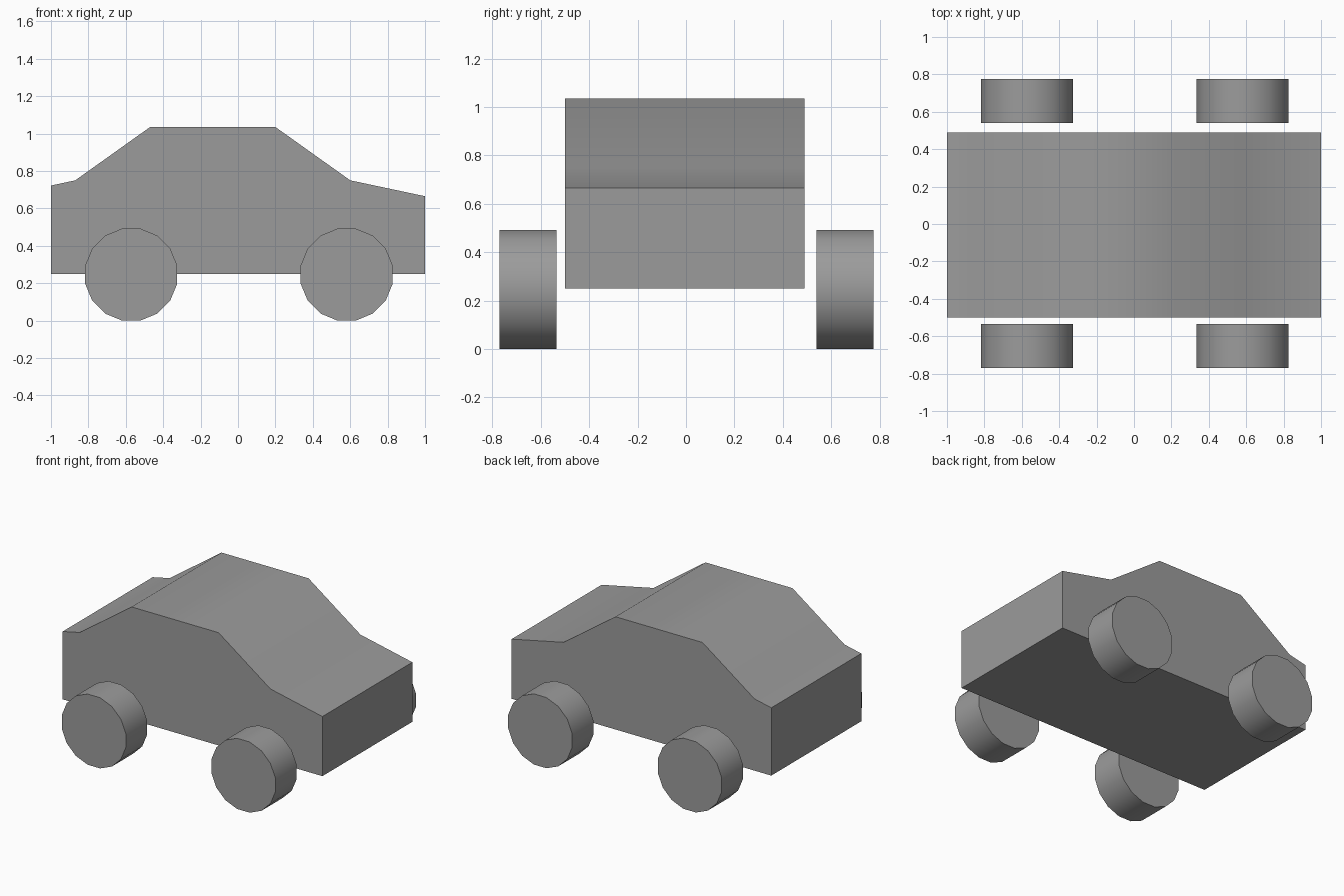
import bpy
import bmesh
import math
from mathutils import Matrix, Vector

cube = bpy.data.objects.get("Cube")
if cube:
    bpy.data.objects.remove(cube, do_unlink=True)

GREY = (0.33, 0.33, 0.33, 1.0)
grey = bpy.data.materials.new("plain grey")
grey.use_nodes = True
grey.diffuse_color = GREY
grey.node_tree.nodes["Principled BSDF"].inputs["Base Color"].default_value = GREY


def finish(bm, name):
    """Turn a bmesh into a named object, smooth across gentle bends only."""
    bmesh.ops.recalc_face_normals(bm, faces=bm.faces)
    mesh = bpy.data.meshes.new(name)
    bm.to_mesh(mesh)
    bm.free()
    mesh.materials.append(grey)
    obj = bpy.data.objects.new(name, mesh)
    bpy.context.collection.objects.link(obj)
    bpy.ops.object.select_all(action="DESELECT")
    obj.select_set(True)
    bpy.context.view_layer.objects.active = obj
    bpy.ops.object.shade_smooth_by_angle(angle=math.radians(40))
    return obj


# Body: side profile extruded across the width
PROFILE = [(-1, 0.25), (1, 0.25), (1, 0.665), (0.6, 0.75),
           (0.2, 1.035), (-0.47, 1.035), (-0.87, 0.75), (-1, 0.722)]
Y_NEAR, Y_FAR = -0.5, 0.49
bm = bmesh.new()
side = bm.faces.new([bm.verts.new((x, Y_NEAR, z)) for x, z in PROFILE])
wall = bmesh.ops.extrude_face_region(bm, geom=[side], use_keep_orig=True)
moved = [v for v in wall["geom"] if isinstance(v, bmesh.types.BMVert)]
bmesh.ops.translate(bm, verts=moved, vec=Vector((0, Y_FAR - Y_NEAR, 0)))
finish(bm, "car_body")

# Wheels: short cylinders standing clear of the body, resting on a flat side
SIDES = 16
HALF_HEIGHT = 0.246
RADIUS = HALF_HEIGHT / math.cos(math.pi / SIDES)
for x, x_name in ((-0.571, "right"), (0.581, "left")):
    for y, y_name in ((-0.653, "front"), (0.657, "back")):
        bm = bmesh.new()
        place = (Matrix.Translation((x, y, HALF_HEIGHT))
                 @ Matrix.Rotation(math.pi / 2, 4, "X")
                 @ Matrix.Rotation(math.pi / SIDES, 4, "Z"))
        bmesh.ops.create_cone(bm, cap_ends=True, segments=SIDES, radius1=RADIUS,
                              radius2=RADIUS, depth=0.235, matrix=place)
        finish(bm, f"wheel_{y_name}_{x_name}")
